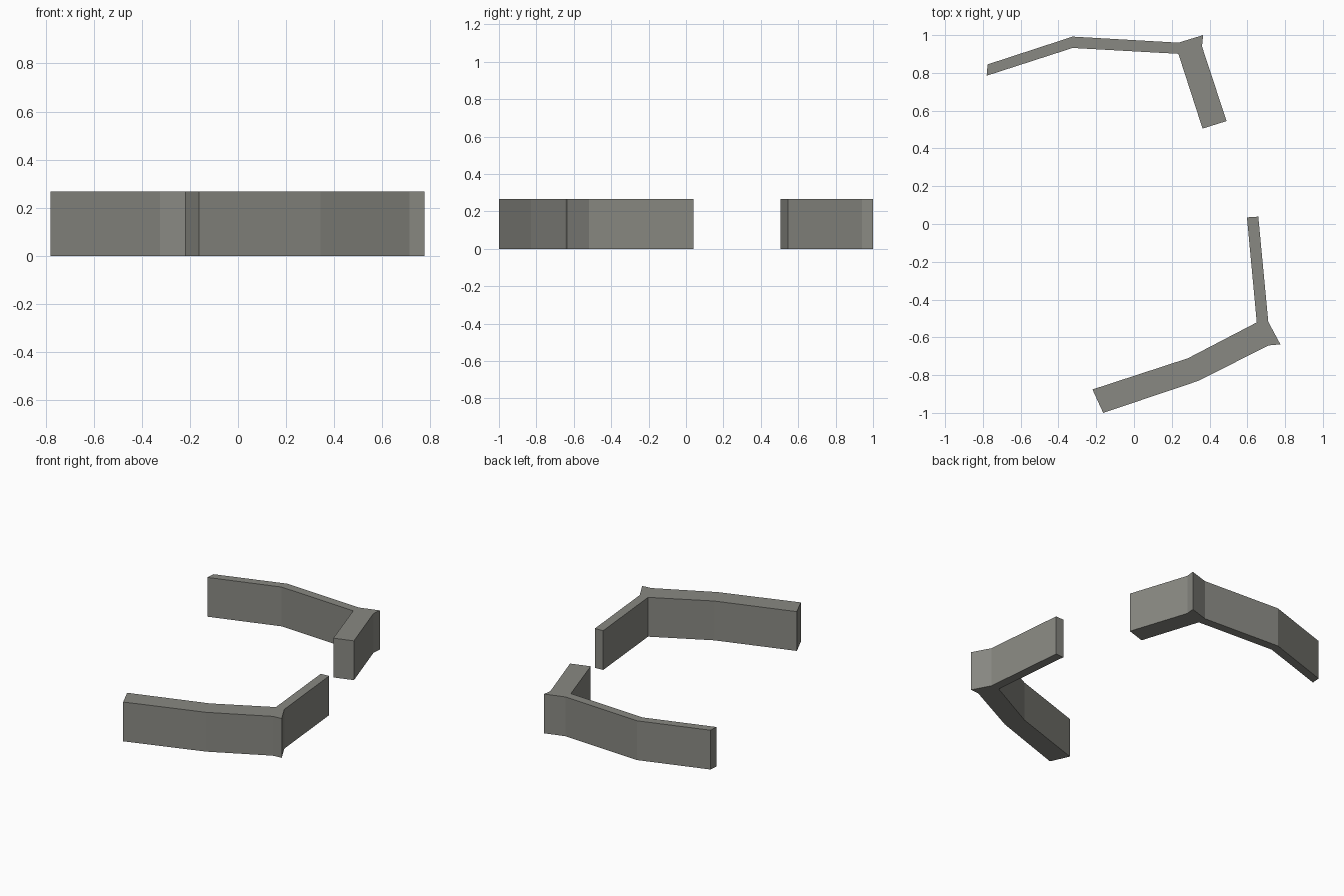
import bpy, bmesh

if "Cube" in bpy.data.objects:
    bpy.data.objects.remove(bpy.data.objects["Cube"])

HEIGHT = 0.267

stone = bpy.data.materials.new("warm grey")
stone.diffuse_color = (0.25, 0.25, 0.225, 1)
stone.use_nodes = True
stone.node_tree.nodes["Principled BSDF"].inputs["Base Color"].default_value = stone.diffuse_color


def wall(name, outline):
    """Extrude a flat outline upward into a solid wall."""
    bm = bmesh.new()
    base = bm.faces.new([bm.verts.new((x, y, 0)) for x, y in outline])
    top = bmesh.ops.extrude_face_region(bm, geom=[base], use_keep_orig=True)
    verts = [g for g in top["geom"] if isinstance(g, bmesh.types.BMVert)]
    bmesh.ops.translate(bm, verts=verts, vec=(0, 0, HEIGHT))
    bmesh.ops.recalc_face_normals(bm, faces=bm.faces)
    mesh = bpy.data.meshes.new(name)
    bm.to_mesh(mesh)
    bm.free()
    mesh.materials.append(stone)
    obj = bpy.data.objects.new(name, mesh)
    bpy.context.collection.objects.link(obj)


# Rear wall: thin run, bend, then a thick return at the right
wall("rear_wall", [
    (-0.775, 0.845), (-0.78, 0.785), (-0.325, 0.932), (0.235, 0.901),
    (0.363, 0.505), (0.49, 0.545), (0.36, 0.94), (0.366, 1.0),
    (0.235, 0.96), (-0.325, 0.992)])

# Front wall: thick run, bend, then a thin return at the right
wall("front_wall", [
    (-0.22, -0.876), (-0.163, -1.0), (0.342, -0.83), (0.712, -0.643),
    (0.775, -0.637), (0.711, -0.518), (0.658, 0.039), (0.598, 0.035),
    (0.65, -0.521), (0.285, -0.711)])
